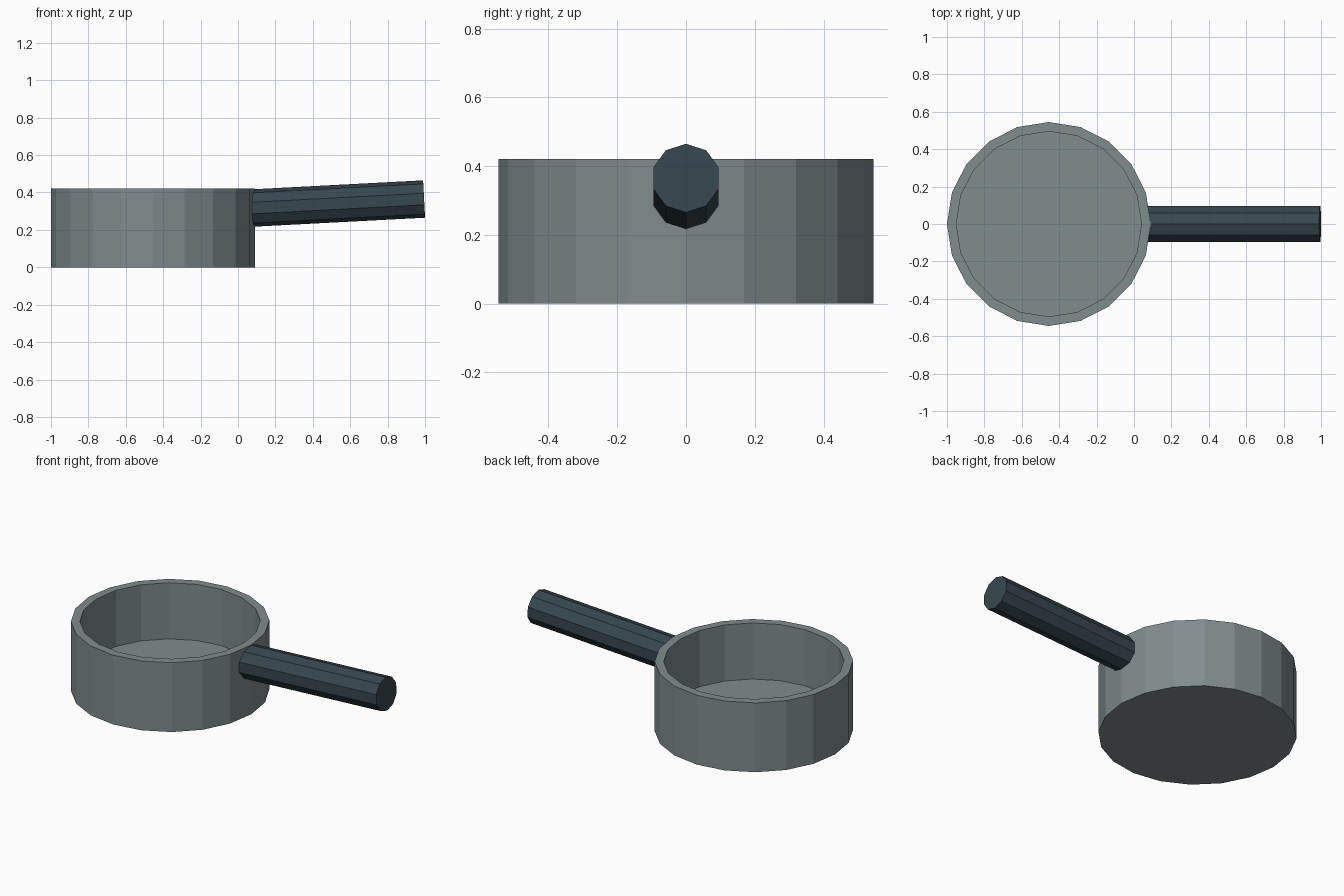
import bpy
import bmesh
from math import radians, pi, cos, sin
from mathutils import Matrix, Vector

cube = bpy.data.objects.get("Cube")
if cube:
    bpy.data.objects.remove(cube, do_unlink=True)


def srgb(r, g, b):
    lin = [((c / 255 + 0.055) / 1.055) ** 2.4 for c in (r, g, b)]
    return (*lin, 1.0)


def material(name, color):
    mat = bpy.data.materials.new(name)
    mat.use_nodes = True
    mat.diffuse_color = color
    mat.node_tree.nodes["Principled BSDF"].inputs["Base Color"].default_value = color
    return mat


def finish(bm, name, mat):
    bmesh.ops.recalc_face_normals(bm, faces=bm.faces)
    mesh = bpy.data.meshes.new(name)
    bm.to_mesh(mesh)
    bm.free()
    mesh.materials.append(mat)
    obj = bpy.data.objects.new(name, mesh)
    bpy.context.collection.objects.link(obj)
    return obj


steel = material("grey steel", srgb(127, 140, 141))
grip = material("dark slate", srgb(55, 71, 79))

# Pan: a faceted vessel with a straight wall and a thick base
SIDES = 20
OUTER, INNER = 0.545, 0.495
HEIGHT, FLOOR = 0.42, 0.08
PAN_X = -0.455

bm = bmesh.new()
rings = []
for radius, z in ((OUTER, 0), (OUTER, HEIGHT), (INNER, HEIGHT), (INNER, FLOOR)):
    angles = [2 * pi * i / SIDES for i in range(SIDES)]
    rings.append([bm.verts.new((PAN_X + radius * cos(a), radius * sin(a), z)) for a in angles])
for low, high in zip(rings, rings[1:]):
    for i in range(SIDES):
        j = (i + 1) % SIDES
        bm.faces.new((low[i], low[j], high[j], high[i]))
bm.faces.new(rings[0])
bm.faces.new(rings[-1])
finish(bm, "pan", steel)

# Handle: a ten-sided bar, its root buried in the wall, tilted slightly upward
LENGTH, TILT = 0.94, radians(3)
bm = bmesh.new()
bmesh.ops.create_cone(bm, cap_ends=True, segments=10, radius1=0.1, radius2=0.1, depth=LENGTH)
tip = Vector((0.995, 0, 0.365))
axis = Vector((cos(TILT), 0, sin(TILT)))
# an edge of the bar points straight up
spin = Matrix.Rotation(pi / 2 - TILT, 4, "Y")
place = Matrix.Translation(tip - axis * LENGTH / 2) @ spin
first = bm.verts[:][0].co
bm.transform(place @ Matrix.Rotation(-Vector((first.x, first.y)).angle_signed(Vector((1, 0))), 4, "Z"))
finish(bm, "handle", grip)
